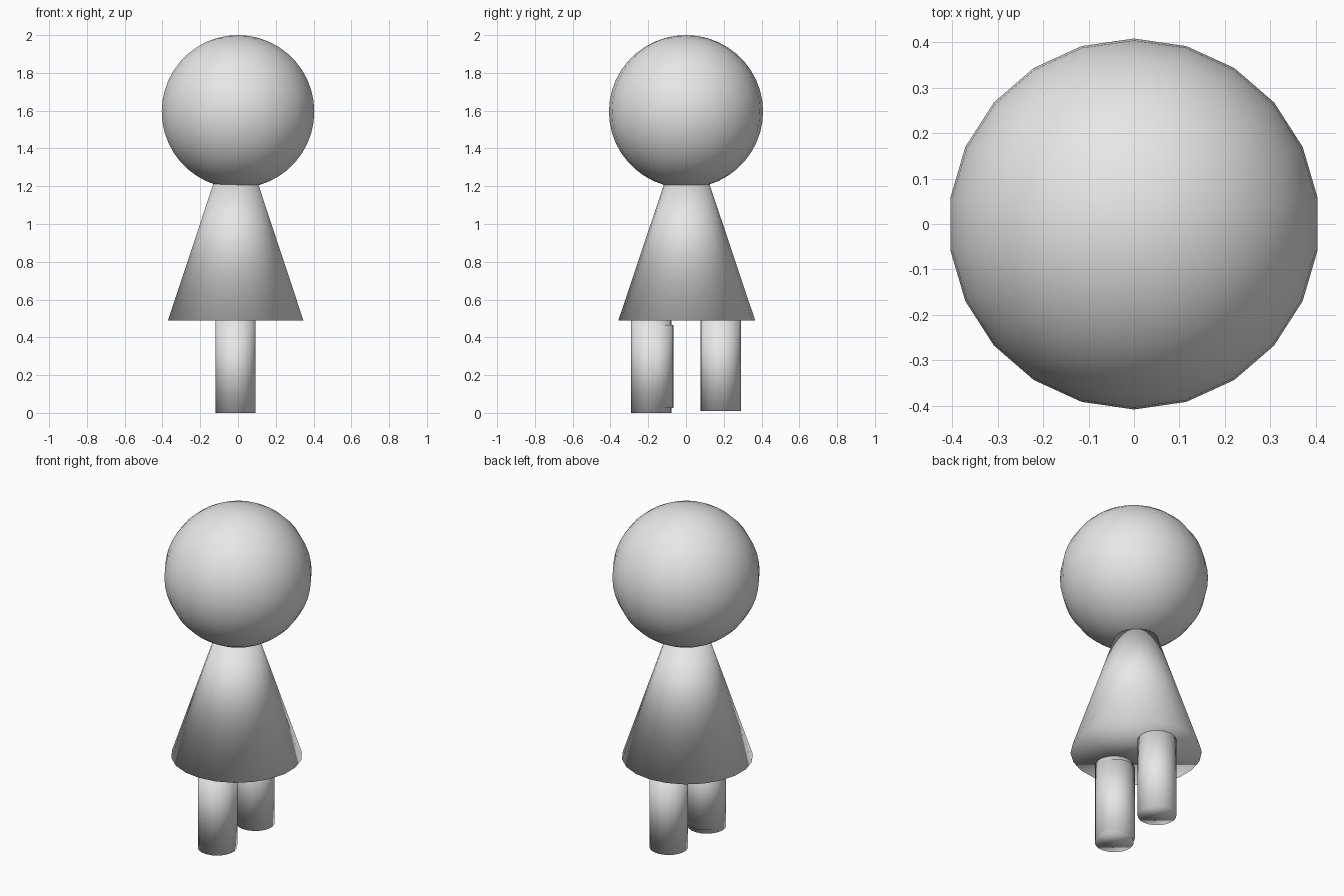
import bpy

cube = bpy.data.objects.get("Cube")
if cube:
    bpy.data.objects.remove(cube, do_unlink=True)

# One plain grey for the whole figure
grey = bpy.data.materials.new("light_grey")
grey.use_nodes = True
COLOUR = (0.8, 0.8, 0.8, 1)
grey.diffuse_color = COLOUR
grey.node_tree.nodes["Principled BSDF"].inputs["Base Color"].default_value = COLOUR

SIDES = 22
AXIS_X = -0.012


def finish(name):
    """Name the newest object, colour it and shade it fully smooth."""
    obj = bpy.context.object
    obj.name = name
    obj.data.materials.append(grey)
    bpy.ops.object.shade_smooth()
    return obj


def leg(name, y, bottom, top):
    bpy.ops.mesh.primitive_cylinder_add(
        vertices=SIDES, radius=0.107, depth=top - bottom,
        location=(AXIS_X, y, (bottom + top) / 2))
    return finish(name)


# Head: round ball with a vertex on the x axis
bpy.ops.mesh.primitive_uv_sphere_add(
    segments=SIDES, ring_count=SIDES, radius=0.408, location=(0, 0, 1.595))
head = finish("head")
head.scale.z = 0.405 / 0.408

# Dress: cone whose tip is hidden inside the head
SKIRT_BOTTOM, TIP = 0.49, 1.57
bpy.ops.mesh.primitive_cone_add(
    vertices=SIDES, radius1=0.362, radius2=0, depth=TIP - SKIRT_BOTTOM,
    location=(AXIS_X, 0.004, (SKIRT_BOTTOM + TIP) / 2))
finish("dress")

# Legs: one behind the other, the front one with a slim overlapping shell
leg("front_leg", -0.183, 0, 0.51)
leg("front_leg_shell", -0.172, 0.025, 0.465)
leg("back_leg", 0.183, 0.01, 0.51)
